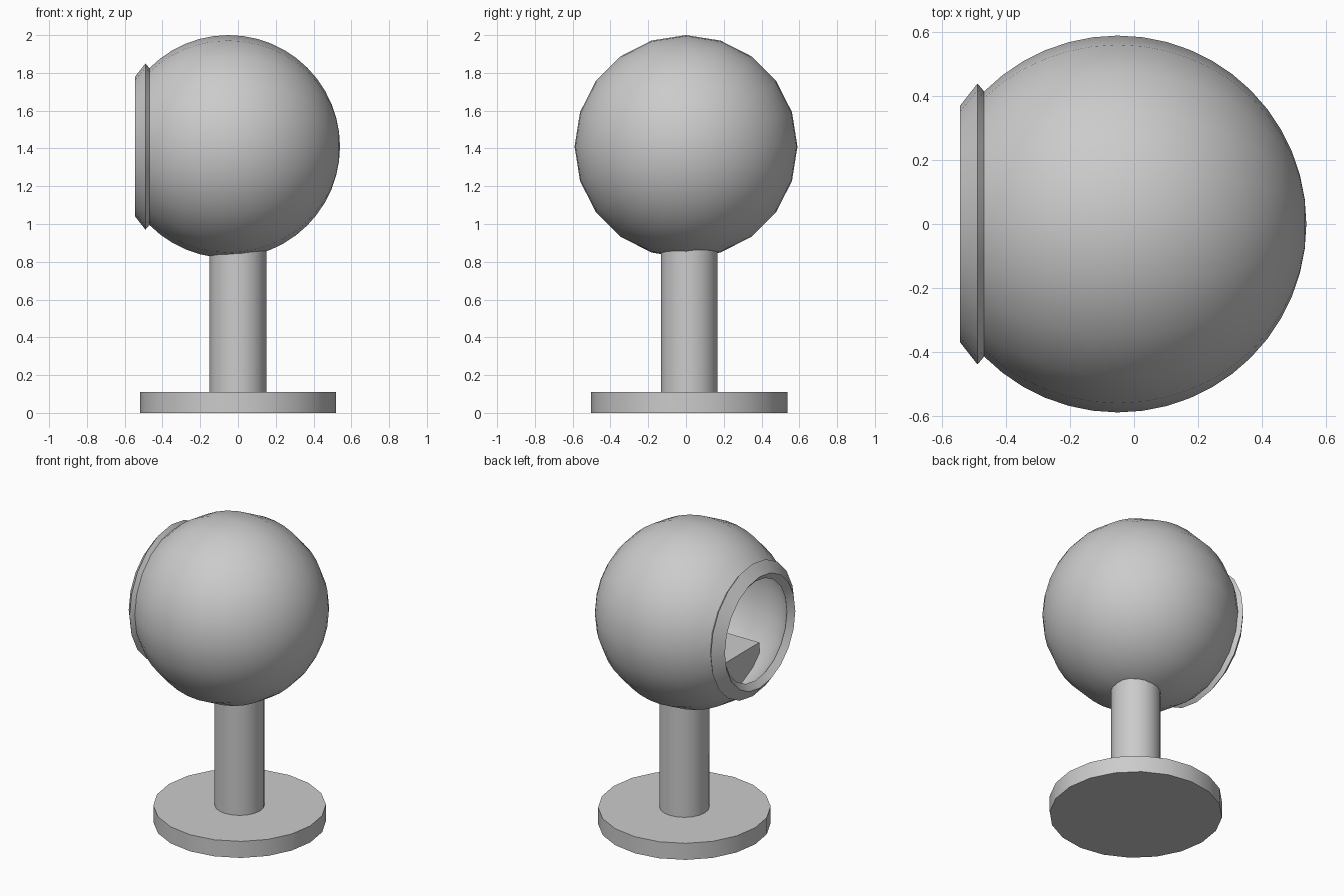
import bpy, bmesh, math
from mathutils import Vector

if "Cube" in bpy.data.objects:
    bpy.data.objects.remove(bpy.data.objects["Cube"])

CENTRE = Vector((-0.05, 0, 1.41))   # centre of the ball shell
R_OUT, R_IN, SIDES = 0.59, 0.567, 20


def finish(name, bm, smooth=True):
    bmesh.ops.remove_doubles(bm, verts=bm.verts, dist=1e-5)
    bmesh.ops.recalc_face_normals(bm, faces=bm.faces)
    me = bpy.data.meshes.new(name)
    bm.to_mesh(me)
    bm.free()
    ob = bpy.data.objects.new(name, me)
    bpy.context.collection.objects.link(ob)
    if smooth:
        bpy.ops.object.select_all(action='DESELECT')
        bpy.context.view_layer.objects.active = ob
        ob.select_set(True)
        bpy.ops.object.shade_smooth_by_angle(angle=math.radians(30))
    return ob


def lathe_x(name, profile, closed=False):
    """Revolve (x, radius) points about the horizontal axis of the ball."""
    bm = bmesh.new()
    vs = [bm.verts.new((x, 0, CENTRE.z + r)) for x, r in profile]
    pairs = list(zip(vs, vs[1:])) + ([(vs[-1], vs[0])] if closed else [])
    edges = [bm.edges.new(p) for p in pairs]
    bmesh.ops.spin(bm, geom=vs + edges, cent=(0, 0, CENTRE.z), axis=(1, 0, 0),
                   angle=math.tau, steps=SIDES, use_merge=False)
    return finish(name, bm)


def arc(radius, r_end, steps=18):
    """Half-circle profile from the rear pole to where its height is r_end."""
    end = math.pi - math.asin(r_end / radius)
    return [(CENTRE.x + radius * math.cos(end * i / steps),
             radius * math.sin(end * i / steps)) for i in range(steps + 1)]


def cylinder(name, radius, z0, z1):
    bm = bmesh.new()
    bmesh.ops.create_cone(bm, cap_ends=True, segments=SIDES, radius1=radius,
                          radius2=radius, depth=z1 - z0)
    bmesh.ops.translate(bm, verts=bm.verts, vec=(0, 0.017, (z0 + z1) / 2))
    return finish(name, bm)


# Hollow ball shell with a flared rim around the opening
lathe_x("ball_shell",
        arc(R_OUT, 0.415) + [(-0.49, 0.44), (-0.545, 0.37)]
        + arc(R_IN, 0.33)[::-1])

# Seat block, trimmed to the inside of the ball
bm = bmesh.new()
bmesh.ops.create_cube(bm, size=1)
lo, hi = Vector((-0.28, -0.37, 0.7)), Vector((0.6, 0.37, 1.13))
for v in bm.verts:
    v.co = [lo[i] + (hi[i] - lo[i]) * (v.co[i] + 0.5) for i in range(3)]
seat = finish("seat", bm, smooth=False)
trim = lathe_x("seat_trim", arc(R_IN + 0.003, 0.0))
trim.hide_render = True
mod = seat.modifiers.new("trim", 'BOOLEAN')
mod.operation, mod.object, mod.solver = 'INTERSECT', trim, 'EXACT'
bpy.context.view_layer.objects.active = seat
bpy.ops.object.modifier_apply(modifier=mod.name)
bpy.data.objects.remove(trim)
bpy.ops.object.select_all(action='DESELECT')
seat.select_set(True)
bpy.context.view_layer.objects.active = seat
bpy.ops.object.shade_smooth_by_angle(angle=math.radians(30))

# Stand
cylinder("post", 0.15, 0.1, 0.87)
cylinder("base", 0.52, 0.0, 0.11)
